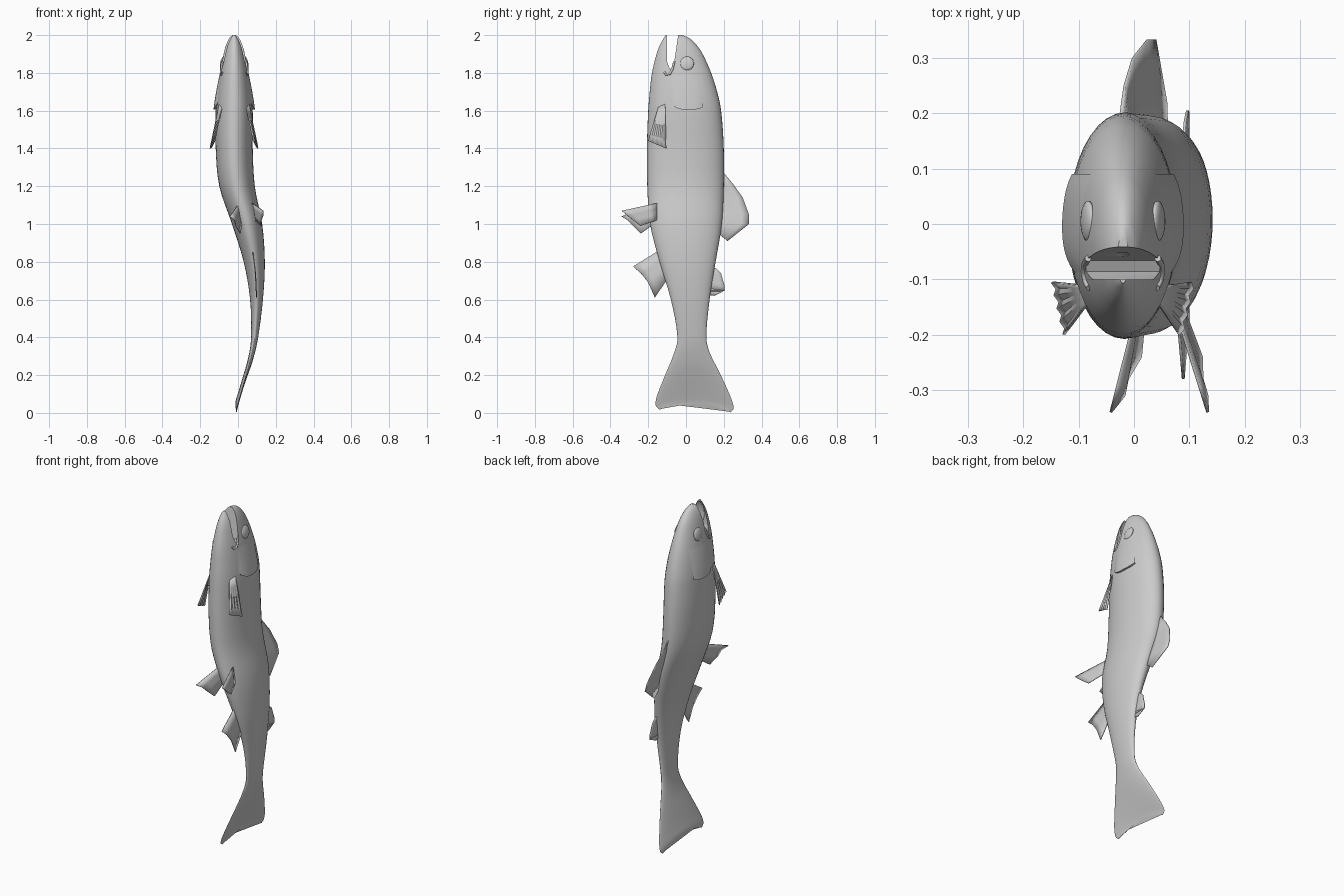
import bpy, bmesh, math
from mathutils import Vector

if "Cube" in bpy.data.objects:
    bpy.data.objects.remove(bpy.data.objects["Cube"])

mat = bpy.data.materials.new("fish_grey")
mat.diffuse_color = (0.6, 0.6, 0.6, 1)
mat.use_nodes = True
mat.node_tree.nodes["Principled BSDF"].inputs["Base Color"].default_value = mat.diffuse_color

# body stations: z, centre x, half width, belly y, back y
ST = [(0.01, -0.008, 0.006, -0.140, 0.235), (0.03, -0.004, 0.007, -0.160, 0.252),
      (0.08, 0.010, 0.008, -0.155, 0.240), (0.20, 0.043, 0.012, -0.110, 0.185),
      (0.32, 0.075, 0.015, -0.062, 0.125), (0.40, 0.088, 0.019, -0.045, 0.108),
      (0.60, 0.098, 0.034, -0.080, 0.125), (0.80, 0.086, 0.056, -0.140, 0.157),
      (1.00, 0.048, 0.080, -0.190, 0.190), (1.20, -0.005, 0.094, -0.205, 0.200),
      (1.40, -0.020, 0.098, -0.207, 0.200), (1.60, -0.020, 0.098, -0.200, 0.186),
      (1.70, -0.020, 0.090, -0.192, 0.165), (1.80, -0.020, 0.076, -0.180, 0.133),
      (1.90, -0.020, 0.056, -0.156, 0.088), (1.95, -0.020, 0.042, -0.137, 0.054),
      (1.985, -0.020, 0.025, -0.117, 0.015), (2.00, -0.020, 0.010, -0.107, -0.020)]


def station(z):
    """Smoothly interpolated (centre x, half width, belly y, back y)."""
    z = min(max(z, ST[0][0]), ST[-1][0])
    i = max(k for k in range(len(ST) - 1) if ST[k][0] <= z)
    a, b = ST[i], ST[i + 1]
    p, n = ST[max(i - 1, 0)], ST[min(i + 2, len(ST) - 1)]
    h = b[0] - a[0]
    t = (z - a[0]) / h
    out = []
    for c in range(1, 5):
        ma = (b[c] - p[c]) / (b[0] - p[0]) * h
        mb = (n[c] - a[c]) / (n[0] - a[0]) * h
        out.append((2*t**3 - 3*t*t + 1) * a[c] + (t**3 - 2*t*t + t) * ma
                   + (3*t*t - 2*t**3) * b[c] + (t**3 - t*t) * mb)
    return out


def skin_x(y, z, side, lift=0.0):
    """x of the body surface at (y, z) on one side."""
    cx, hw, y0, y1 = station(z)
    u = (y - (y0 + y1) / 2) / ((y1 - y0) / 2)
    return cx + side * (hw * math.sqrt(max(0.0, 1 - u * u)) + lift)


def make(name, verts, faces, angle=35):
    me = bpy.data.meshes.new(name)
    me.from_pydata([tuple(v) for v in verts], [], faces)
    bm = bmesh.new()
    bm.from_mesh(me)
    bmesh.ops.recalc_face_normals(bm, faces=bm.faces)
    bm.to_mesh(me)
    bm.free()
    me.materials.append(mat)
    ob = bpy.data.objects.new(name, me)
    bpy.context.collection.objects.link(ob)
    finish(ob, angle)
    return ob


def finish(ob, angle=35):
    bpy.ops.object.select_all(action='DESELECT')
    ob.select_set(True)
    bpy.context.view_layer.objects.active = ob
    bpy.ops.object.shade_smooth_by_angle(angle=math.radians(angle))


def grid_faces(rows, cols, wrap=False):
    last = cols if wrap else cols - 1
    return [(r*cols + c, r*cols + (c+1) % cols, (r+1)*cols + (c+1) % cols, (r+1)*cols + c)
            for r in range(rows - 1) for c in range(last)]


# body and tail, one loft; the tail edge is notched and slightly tilted
SEG = 40
levels = []
for a, b in zip(ST, ST[1:]):
    levels += [a[0] + (b[0] - a[0]) * k / 4 for k in range(4)]
levels.append(ST[-1][0])
verts = []
for z in levels:
    cx, hw, y0, y1 = station(z)
    w = max(0.0, (0.25 - z) / 0.25)
    for k in range(SEG):
        ang = 2 * math.pi * k / SEG
        u = math.sin(ang)
        verts.append((cx + hw * math.cos(ang), (y0 + y1) / 2 + u * (y1 - y0) / 2,
                      z + w * (0.045 * (1 - u * u) - 0.008 * u)))
top = (len(levels) - 1) * SEG
faces = grid_faces(len(levels), SEG, True)
faces += [tuple(range(SEG))[::-1], tuple(range(top, top + SEG))]
body = make("body", verts, faces)

# open mouth: wedge between the jaws plus a hollow throat
prof = [(-0.10, 2.05), (-0.10, 1.86), (-0.086, 1.82), (-0.066, 1.83), (-0.056, 1.9), (-0.034, 2.05)]
n = len(prof)
wedge = make("mouth_cutter", [(x, y, z) for x in (-0.25, 0.25) for y, z in prof],
             [tuple(range(n)), tuple(range(n, 2 * n))]
             + [(i, (i + 1) % n, n + (i + 1) % n, n + i) for i in range(n)])
bpy.ops.mesh.primitive_uv_sphere_add(segments=24, ring_count=12, location=(-0.02, -0.085, 1.925))
throat = bpy.context.object
throat.name = "throat_cutter"
throat.scale = (0.034, 0.034, 0.075)
throat.data.materials.append(mat)
for cutter in (wedge, throat):
    cutter.hide_render = True
    m = body.modifiers.new("mouth", 'BOOLEAN')
    m.operation, m.object, m.solver = 'DIFFERENCE', cutter, 'EXACT'
    bpy.context.view_layer.objects.active = body
    bpy.ops.object.modifier_apply(modifier=m.name)
    bpy.data.objects.remove(cutter)
finish(body)


def fin(name, root, tip, pleat=0.0, steps=4):
    """Thin fin between a root line and a tip line with equal point counts."""
    cols = len(root)
    rows = []
    for s in range(steps + 1):
        t = s / steps
        for k, (a, b) in enumerate(zip(root, tip)):
            p = Vector(a).lerp(Vector(b), t)
            p.x += pleat * t * (1 if k % 2 else -1)
            rows.append(p)
    ob = make(name, rows, grid_faces(steps + 1, cols), 20 if pleat else 35)
    m = ob.modifiers.new("thickness", 'SOLIDIFY')
    m.thickness, m.offset = 0.005, 0
    return ob


def on_spine(pts, lean=0.0):
    return [(station(z)[0] + lean, y, z) for y, z in pts]


# fins on the middle line
fin("dorsal_fin",
    on_spine([(0.185, 1.27), (0.18, 1.20), (0.18, 1.13), (0.18, 1.06), (0.17, 1.00), (0.17, 0.95)]),
    on_spine([(0.20, 1.27), (0.25, 1.21), (0.30, 1.14), (0.333, 1.05), (0.333, 1.00), (0.22, 0.91)], -0.01))
fin("rear_back_fin", on_spine([(0.13, 0.77), (0.12, 0.73), (0.12, 0.69), (0.11, 0.64)]),
    on_spine([(0.16, 0.765), (0.185, 0.74), (0.205, 0.67), (0.203, 0.645)]))
fin("rear_back_fin_edge", on_spine([(0.11, 0.66), (0.11, 0.625)]),
    on_spine([(0.203, 0.647), (0.15, 0.62)]))
fin("anal_fin", on_spine([(-0.135, 0.865), (-0.12, 0.82), (-0.11, 0.78), (-0.09, 0.72)]),
    on_spine([(-0.28, 0.775), (-0.235, 0.735), (-0.20, 0.69), (-0.165, 0.61)]))

# paired belly fins
fin("left_pelvic_fin",
    [(0.005, -0.155, 1.11), (0.01, -0.155, 1.08), (0.015, -0.155, 1.05), (0.02, -0.155, 1.01)],
    [(-0.04, -0.34, 1.04), (-0.02, -0.31, 1.02), (-0.01, -0.28, 0.99), (0.01, -0.24, 0.95)], 0.002)
fin("right_pelvic_fin",
    [(0.075, -0.155, 1.11), (0.08, -0.155, 1.08), (0.085, -0.155, 1.05), (0.09, -0.155, 1.02)],
    [(0.135, -0.34, 1.07), (0.13, -0.31, 1.045), (0.125, -0.28, 1.02), (0.12, -0.24, 0.99)], 0.002)

for side, label in ((-1, "left"), (1, "right")):
    # pleated chest fin
    root, tip = [], []
    for k in range(9):
        t = k / 8
        y = -0.145 + 0.035 * t
        root.append((skin_x(y, 1.63, side, -0.003), y, 1.62 + 0.015 * t))
        tip.append((-0.02 + side * (0.104 + 0.021 * t), -0.20 + 0.095 * t, 1.44 - 0.04 * t))
    fin(label + "_pectoral_fin", root, tip, 0.003)

    # gill cover: plate that lifts off the body towards its rear edge
    grid, cols, rows = [], 17, 9
    for r in range(rows):
        t = r / (rows - 2)
        for c in range(cols):
            y = -0.13 + 0.22 * c / (cols - 1)
            q = (y - 0.015) / 0.105
            edge = 1.605 + 0.04 * abs(q) ** 3
            z = edge + (1.80 - edge) * (1 - min(t, 1))
            s = min(t, 1)
            taper = max(0.0, 1 - abs(q) ** 4)
            lift = -0.003 if r == rows - 1 else -0.001 + 0.013 * s * taper
            grid.append((skin_x(y, z, side, lift), y, z))
    make(label + "_gill_cover", grid, grid_faces(rows, cols))

    # eye
    bpy.ops.mesh.primitive_uv_sphere_add(segments=24, ring_count=12,
                                         location=(skin_x(0.005, 1.85, side, -0.002), 0.005, 1.85))
    eye = bpy.context.object
    eye.name = label + "_eye"
    eye.scale = (0.012, 0.037, 0.037)
    eye.rotation_euler = (0, -side * 0.2, 0)
    eye.data.materials.append(mat)
    finish(eye, 60)

    # lip fold at the corner of the mouth
    path = [(-0.062, 1.86), (-0.072, 1.82), (-0.085, 1.795), (-0.105, 1.79), (-0.115, 1.805)]
    cu = bpy.data.curves.new(label + "_lip_fold", 'CURVE')
    cu.dimensions, cu.bevel_depth, cu.bevel_resolution = '3D', 0.006, 2
    cu.use_fill_caps = True
    sp = cu.splines.new('POLY')
    sp.points.add(len(path) - 1)
    for p, (y, z) in zip(sp.points, path):
        p.co = (skin_x(y, z, side), y, z, 1)
    cu.materials.append(mat)
    bpy.context.collection.objects.link(bpy.data.objects.new(label + "_lip_fold", cu))
